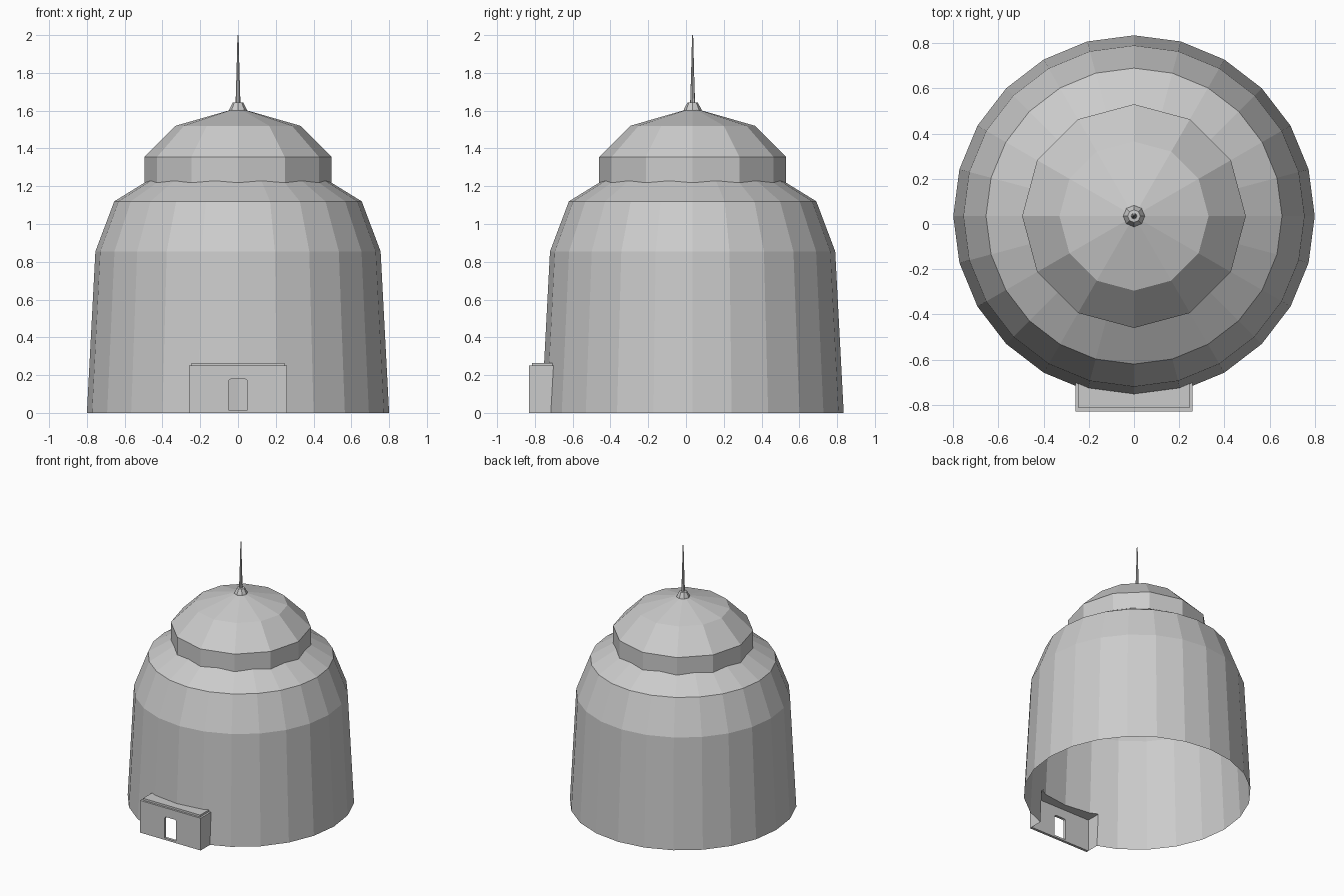
import bpy, bmesh, math
from mathutils import Vector

cube = bpy.data.objects.get("Cube")
if cube:
    bpy.data.objects.remove(cube)

CY = 0.035                       # centre of the round tower
PORCH_X, PORCH_Z, PORCH_Y = 0.26, 0.25, -0.83

stone = bpy.data.materials.new("plain_grey")
stone.use_nodes = True
GREY = (0.6, 0.6, 0.6, 1)
stone.diffuse_color = GREY
stone.node_tree.nodes["Principled BSDF"].inputs["Base Color"].default_value = GREY


def finish(bm, name):
    mesh = bpy.data.meshes.new(name)
    bm.to_mesh(mesh)
    bm.free()
    mesh.materials.append(stone)
    obj = bpy.data.objects.new(name, mesh)
    bpy.context.collection.objects.link(obj)
    return obj


def lathe(profile, sides):
    """Faceted shell of revolution; a zero radius closes to a point."""
    bm = bmesh.new()
    rings = []
    for r, z in profile:
        ring = []
        for i in range(sides):
            a = math.tau * i / sides
            ring.append(bm.verts.new((r * math.cos(a), CY + r * math.sin(a), z)))
        rings.append(ring)
    for low, high in zip(rings, rings[1:]):
        for i in range(sides):
            j = (i + 1) % sides
            bm.faces.new((low[i], low[j], high[j], high[i]))
    bmesh.ops.remove_doubles(bm, verts=bm.verts, dist=0.0001)
    return bm


# Tower wall with a doorway opening cut where the porch joins
bm = lathe([(0.8, 0), (0.755, 0.855), (0.655, 1.12), (0.4, 1.277)], 24)
for co, no in (((PORCH_X, 0, 0), (1, 0, 0)), ((-PORCH_X, 0, 0), (1, 0, 0)),
               ((0, 0, PORCH_Z), (0, 0, 1))):
    faces = [f for f in bm.faces
             if f.calc_center_median().y < -0.5 and f.calc_center_median().z < 0.8]
    geom = set(faces)
    for f in faces:
        geom.update(f.edges, f.verts)
    bmesh.ops.bisect_plane(bm, geom=list(geom), plane_co=co, plane_no=no, dist=0.0001)


def in_opening(p):
    return p.y < 0 and abs(p.x) < PORCH_X + 0.001 and p.z < PORCH_Z + 0.001


opening = [f for f in bm.faces if in_opening(f.calc_center_median())]
bmesh.ops.delete(bm, geom=opening, context='FACES')
rim = [[v.co.copy() for v in e.verts] for e in bm.edges
       if e.is_boundary and all(in_opening(v.co) for v in e.verts)
       and max(v.co.z for v in e.verts) > 0.01]
finish(bm, "tower_wall")

# Porch sides and roof, run forward from the rim of the opening
bm = bmesh.new()
for a, b in rim:
    quad = (a, b, Vector((b.x, PORCH_Y, b.z)), Vector((a.x, PORCH_Y, a.z)))
    bm.faces.new([bm.verts.new(p) for p in quad])
bmesh.ops.remove_doubles(bm, verts=bm.verts, dist=0.0005)
bm.normal_update()
for f in bm.faces:
    if f.normal.dot(Vector((f.calc_center_median().x, 0, 0.1))) < 0:
        f.normal_flip()
finish(bm, "porch_shell")

# Low raised slab on the porch roof, its back following the tower
back = {}
for pair in rim:
    for p in pair:
        if p.z > PORCH_Z - 0.001:
            back[round(p.x, 3)] = p.y
LIP = PORCH_X - 0.015
outline = [(max(-LIP, min(LIP, x)), back[x]) for x in sorted(back)]
outline += [(LIP, PORCH_Y + 0.015), (-LIP, PORCH_Y + 0.015)]
bm = bmesh.new()
base = bm.faces.new([bm.verts.new((x, y, PORCH_Z)) for x, y in outline])
top = bmesh.ops.extrude_face_region(bm, geom=[base])
bmesh.ops.translate(bm, vec=(0, 0, 0.015),
                    verts=[g for g in top["geom"] if isinstance(g, bmesh.types.BMVert)])
bmesh.ops.recalc_face_normals(bm, faces=bm.faces)
finish(bm, "porch_roof_slab")

# Porch front wall with a round-cornered door hole
bm = bmesh.new()
half_door = [(0.05, 0.015), (0.05, 0.165), (0.046, 0.176), (0.036, 0.18)]
door = half_door + [(-x, z) for x, z in reversed(half_door)]
wall = [(-PORCH_X, 0), (PORCH_X, 0), (PORCH_X, PORCH_Z), (-PORCH_X, PORCH_Z)]
for loop in (wall, door):
    vs = [bm.verts.new((x, PORCH_Y, z)) for x, z in loop]
    for a, b in zip(vs, vs[1:] + vs[:1]):
        bm.edges.new((a, b))
bmesh.ops.triangle_fill(bm, edges=bm.edges[:], use_beauty=True, normal=(0, -1, 0))
bm.normal_update()
for f in bm.faces:
    if f.normal.y > 0:
        f.normal_flip()
front = finish(bm, "porch_front_wall")
solid = front.modifiers.new("thickness", 'SOLIDIFY')
solid.thickness = 0.02
solid.offset = -1

# Upper drum with its faceted dome, then the finial
finish(lathe([(0.495, 1.2), (0.495, 1.355), (0.33, 1.52), (0, 1.615)], 12), "drum_and_dome")
finish(lathe([(0.05, 1.595), (0.045, 1.61), (0.028, 1.642), (0, 1.645)], 8), "finial_base")
finish(lathe([(0.013, 1.64), (0.008, 1.8), (0.003, 2.0), (0, 2.0)], 8), "spire")
